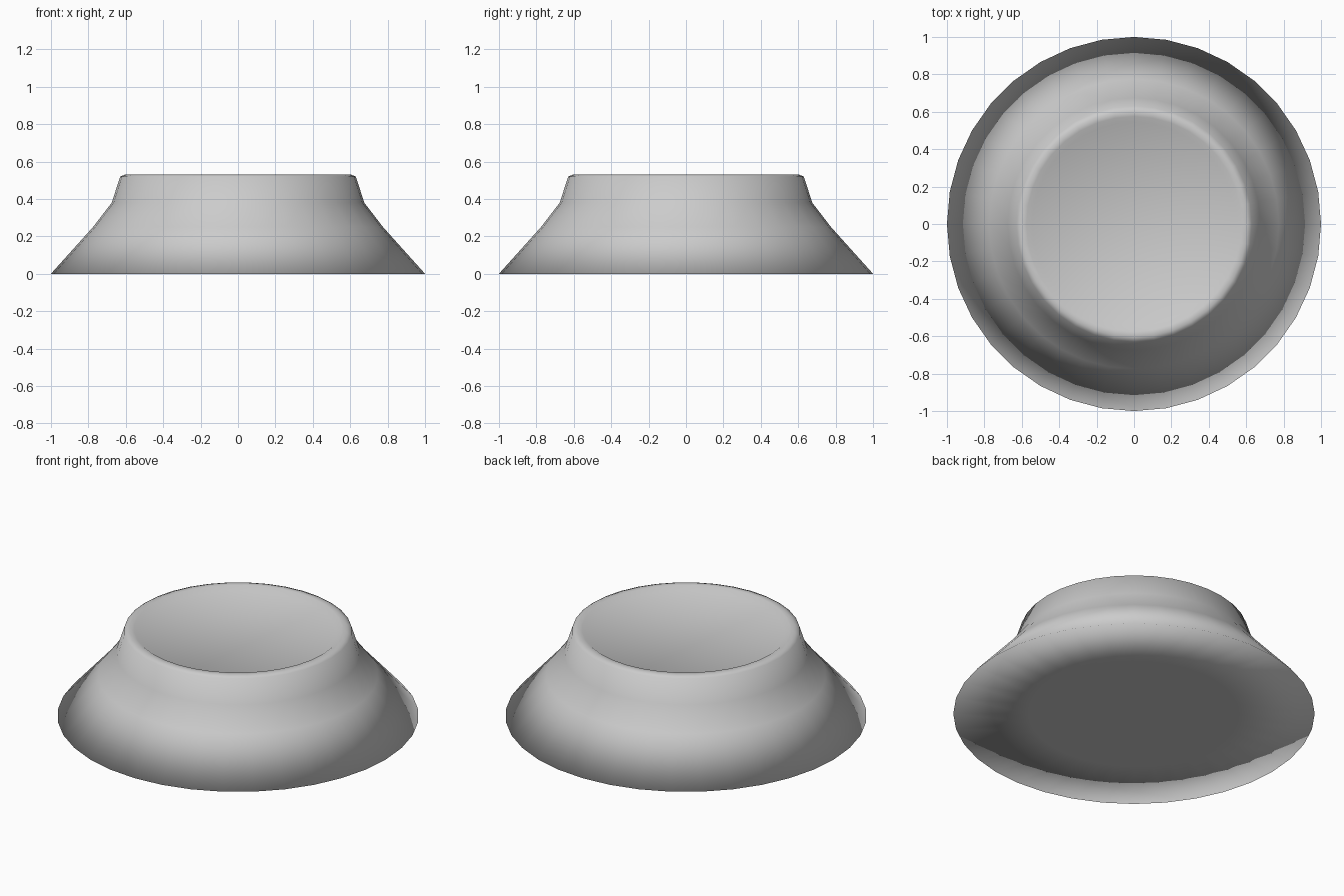
import bpy, bmesh, math

if "Cube" in bpy.data.objects:
    bpy.data.objects.remove(bpy.data.objects["Cube"])

SEGMENTS = 36

# Cross-section (radius, height): underside, flared wall, rim, shallow recess
profile = [(0.58, 0.0), (1.0, 0.0), (0.775, 0.25), (0.675, 0.38),
           (0.63, 0.52), (0.605, 0.53), (0.575, 0.53), (0.545, 0.51)]


def lathe(name, points):
    bm = bmesh.new()
    rings = []
    for r, z in points:
        rings.append([bm.verts.new((r * math.cos(2 * math.pi * i / SEGMENTS),
                                    r * math.sin(2 * math.pi * i / SEGMENTS), z))
                      for i in range(SEGMENTS)])
    for a, b in zip(rings, rings[1:]):
        for i in range(SEGMENTS):
            j = (i + 1) % SEGMENTS
            bm.faces.new((a[i], a[j], b[j], b[i]))
    # Close underside and top
    bm.faces.new(rings[0][::-1])
    bm.faces.new(rings[-1])
    bmesh.ops.recalc_face_normals(bm, faces=bm.faces[:])
    for f in bm.faces:
        f.smooth = True
    mesh = bpy.data.meshes.new(name)
    bm.to_mesh(mesh)
    bm.free()
    obj = bpy.data.objects.new(name, mesh)
    bpy.context.collection.objects.link(obj)
    return obj


# Flared round pedestal, smooth all over
lathe("flared_pedestal", profile)
